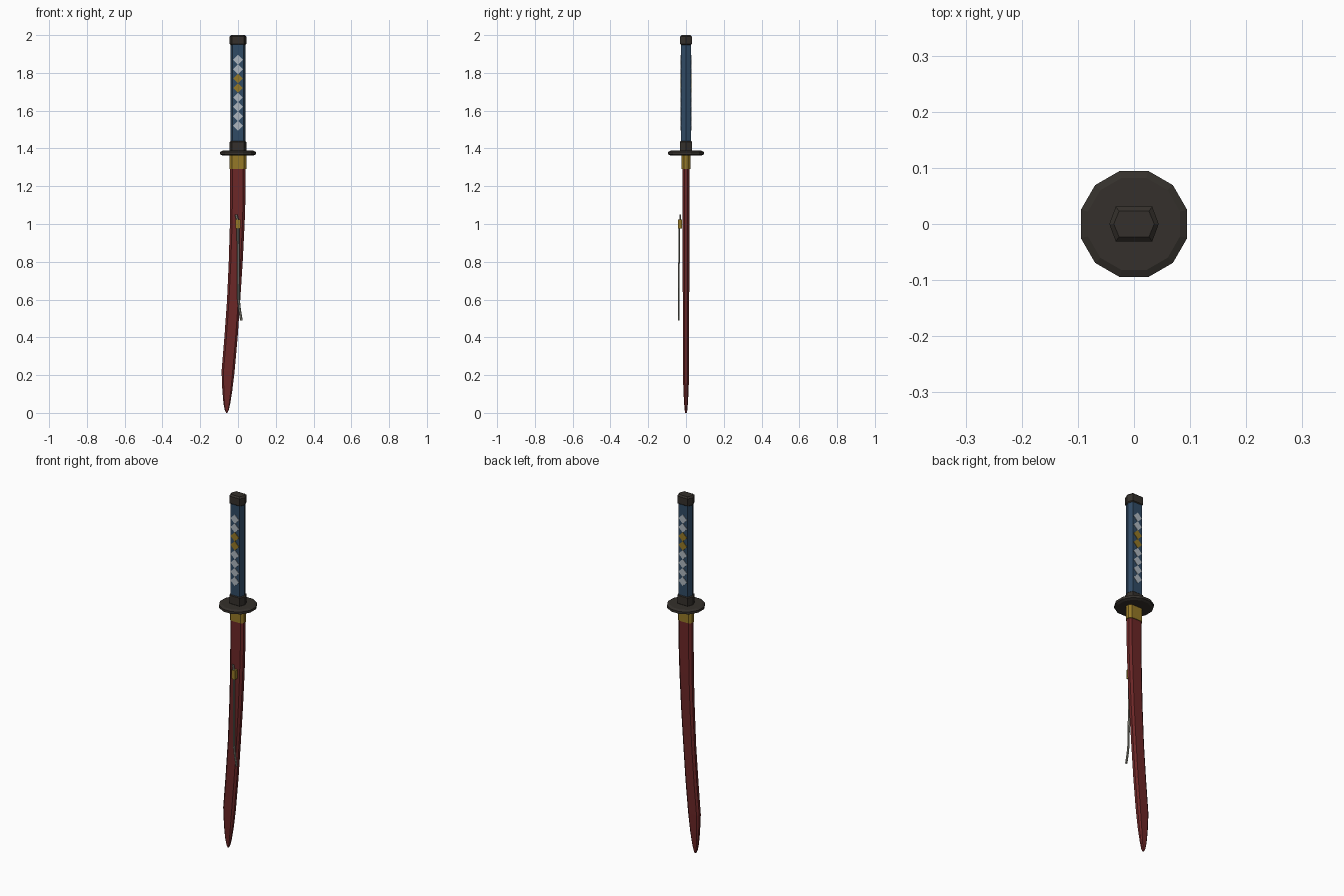
import bpy, bmesh, math

if "Cube" in bpy.data.objects:
    bpy.data.objects.remove(bpy.data.objects["Cube"])


def material(name, rgb):
    m = bpy.data.materials.new(name)
    m.diffuse_color = (*rgb, 1)
    m.use_nodes = True
    m.node_tree.nodes["Principled BSDF"].inputs["Base Color"].default_value = m.diffuse_color
    return m


DARK = material("dark_iron", (0.035, 0.03, 0.025))
BLUE = material("blue_wrap", (0.03, 0.07, 0.13))
GOLD = material("gold", (0.30, 0.19, 0.02))
RED = material("red_lacquer", (0.15, 0.02, 0.02))
PALE = material("pale_inlay", (0.42, 0.47, 0.52))
CORD = material("grey_cord", (0.25, 0.24, 0.20))


def loft(name, rings, mat):
    """Skin a list of equal-length rings of points and cap both ends."""
    bm = bmesh.new()
    rows = [[bm.verts.new(p) for p in ring] for ring in rings]
    n = len(rows[0])
    for a, b in zip(rows, rows[1:]):
        for i in range(n):
            j = (i + 1) % n
            bm.faces.new((a[i], a[j], b[j], b[i]))
    bm.faces.new(rows[0])
    bm.faces.new(rows[-1])
    bmesh.ops.recalc_face_normals(bm, faces=bm.faces)
    me = bpy.data.meshes.new(name)
    bm.to_mesh(me)
    bm.free()
    me.materials.append(mat)
    ob = bpy.data.objects.new(name, me)
    bpy.context.collection.objects.link(ob)
    return ob


def hexagon(z, w, d):
    k = w * 0.74
    return [(w, 0, z), (k, d, z), (-k, d, z), (-w, 0, z), (-k, -d, z), (k, -d, z)]


def fitting(name, z0, z1, w, d, c, mat):
    """Six-sided handle piece with bevelled rims of size c."""
    rows = [(z0, c), (z0 + c, 0), (z1 - c, 0), (z1, c)]
    return loft(name, [hexagon(z, w - e, d - e) for z, e in rows], mat)


# Handle pieces
fitting("pommel", 1.945, 2.0, 0.044, 0.031, 0.008, DARK)
fitting("grip", 1.43, 1.955, 0.039, 0.027, 0.002, BLUE)
fitting("grip_collar", 1.385, 1.44, 0.044, 0.031, 0.005, DARK)


# Twelve-sided guard
def dodecagon(z, r):
    return [(r * math.cos(math.radians(15 + 30 * i)),
             r * math.sin(math.radians(15 + 30 * i)), z) for i in range(12)]


loft("guard", [dodecagon(z, r) for z, r in
               [(1.363, 0.085), (1.369, 0.098), (1.382, 0.098), (1.388, 0.085)]], DARK)


# Eight-sided section for collar and scabbard
def octagon(z, x0, x1, d):
    c, w = (x0 + x1) / 2, (x1 - x0) / 2
    pts = [(1, 0.45), (0.7, 1), (-0.7, 1), (-1, 0.45),
           (-1, -0.45), (-0.7, -1), (0.7, -1), (1, -0.45)]
    return [(c + w * u, d * v, z) for u, v in pts]


loft("scabbard_mouth", [octagon(1.29, -0.044, 0.044, 0.023),
                        octagon(1.366, -0.044, 0.044, 0.023)], GOLD)

# Curved scabbard: height, left edge, right edge, half depth
profile = [(1.30, -0.042, 0.040, 0.019), (1.15, -0.042, 0.040, 0.019),
           (1.0, -0.043, 0.035, 0.019), (0.8, -0.049, 0.025, 0.018),
           (0.6, -0.058, 0.012, 0.017), (0.4, -0.072, -0.002, 0.017),
           (0.22, -0.087, -0.018, 0.016), (0.12, -0.083, -0.030, 0.014),
           (0.05, -0.077, -0.041, 0.010), (0.015, -0.070, -0.049, 0.007),
           (0.0, -0.063, -0.056, 0.004)]
loft("scabbard", [octagon(*p) for p in profile], RED)

# Diamond inlays on both faces of the grip
for side in (-1, 1):
    for i in range(8):
        z = 1.87 - 0.05 * i
        r = 0.026
        rings = [[(r, y, z), (0, y, z + r), (-r, y, z), (0, y, z - r)]
                 for y in (side * 0.024, side * 0.0295)]
        loft(f"diamond_{'front' if side < 0 else 'back'}_{i + 1}", rings,
             GOLD if i in (2, 3) else PALE)

# Hanging cord and its gold knot
path = [(-0.010, -0.030, 1.05), (-0.003, -0.032, 1.02), (0, -0.036, 0.98),
        (0.001, -0.037, 0.80), (0.003, -0.039, 0.60), (0.008, -0.039, 0.55),
        (0.018, -0.038, 0.49)]
w, d = 0.007, 0.004
loft("cord", [[(x + w * u, y + d * v, z) for u, v in
               ((1, 0), (0.5, 1), (-0.5, 1), (-1, 0), (-0.5, -1), (0.5, -1))]
              for x, y, z in path], CORD)
loft("cord_knot", [[(x, y, z) for x, y in
                    ((0.012, -0.042), (0.012, -0.021), (-0.012, -0.021), (-0.012, -0.042))]
                   for z in (0.975, 1.025)], GOLD)
